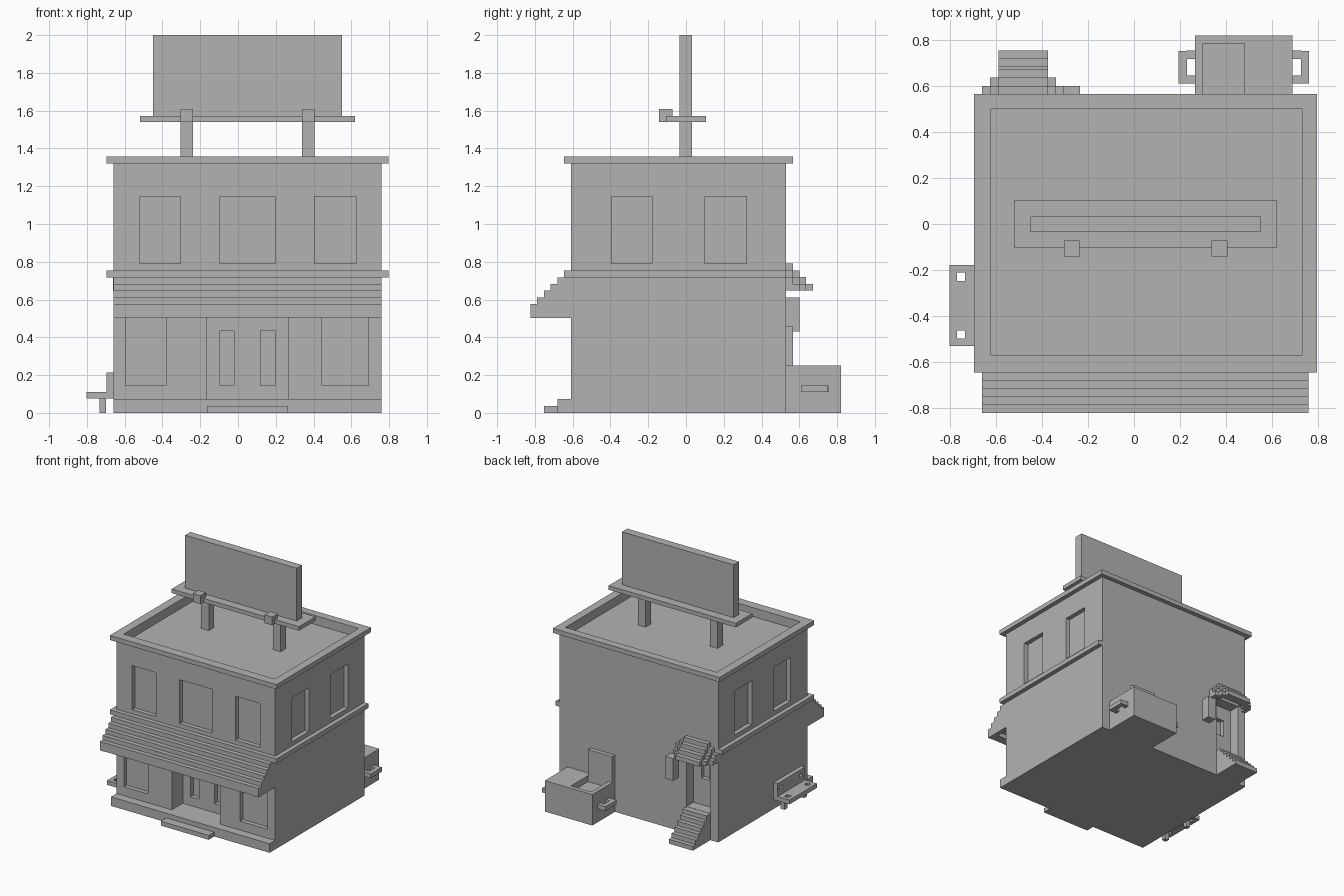
import bpy, bmesh

old = bpy.data.objects.get("Cube")
if old:
    bpy.data.objects.remove(old, do_unlink=True)

grey = bpy.data.materials.new("plain_grey")
grey.use_nodes = True
tone = (0.45, 0.45, 0.45, 1)
grey.diffuse_color = tone
grey.node_tree.nodes["Principled BSDF"].inputs["Base Color"].default_value = tone

U = 0.0355  # grid unit shared by steps, frames and thin boards


def boxes(name, *extents):
    """One object from boxes given as (x0, x1, y0, y1, z0, z1)."""
    bm = bmesh.new()
    for x0, x1, y0, y1, z0, z1 in extents:
        for v in bmesh.ops.create_cube(bm, size=1)["verts"]:
            v.co.x = x1 if v.co.x > 0 else x0
            v.co.y = y1 if v.co.y > 0 else y0
            v.co.z = z1 if v.co.z > 0 else z0
    mesh = bpy.data.meshes.new(name)
    bm.to_mesh(mesh)
    bm.free()
    mesh.materials.append(grey)
    ob = bpy.data.objects.new(name, mesh)
    bpy.context.scene.collection.objects.link(ob)
    return ob


def cut(ob, *extents):
    """Subtract boxes from an object, one after another."""
    for extent in extents:
        cutter = boxes("cutter", extent)
        cutter.hide_render = True
        mod = ob.modifiers.new("cut", "BOOLEAN")
        mod.operation = "DIFFERENCE"
        mod.solver = "EXACT"
        mod.object = cutter
        bpy.context.view_layer.update()
        graph = bpy.context.evaluated_depsgraph_get()
        mesh = bpy.data.meshes.new_from_object(ob.evaluated_get(graph))
        ob.modifiers.clear()
        ob.data = mesh
        bpy.data.objects.remove(cutter, do_unlink=True)


# Main body
L, R, F, B = -0.66, 0.76, -0.61, 0.53
body = boxes("building_body", (L, R, F, B, 0, 1.32))
roof_hole = (-0.625, 0.73, -0.57, 0.5, 1.285, 1.5)
cut(body, roof_hole)

# Front windows, side windows on both walls
for x0, x1 in ((-0.52, -0.305), (-0.095, 0.195), (0.405, 0.625)):
    cut(body, (x0, x1, F - 0.1, F + U, 0.79, 1.145))
for x0, x1 in ((-0.595, -0.38), (0.445, 0.69)):
    cut(body, (x0, x1, F - 0.1, F + U, 0.145, 0.505))
for y0, y1 in ((-0.395, -0.18), (0.1, 0.32)):
    cut(body, (R - U, R + 0.1, y0, y1, 0.79, 1.145),
        (L - 0.1, L + U, y0, y1, 0.79, 1.145))

# Front entrance recess with two narrow door panes
cut(body, (-0.165, 0.265, F - 0.1, F + 0.14, 0.073, 0.575))
for x0 in (-0.095, 0.12):
    cut(body, (x0, x0 + 0.075, F, F + 0.14 + U, 0.145, 0.435))

# Back entrance recess with a small door pane
D0, D1 = -0.59, -0.375
cut(body, (D0, D1, B - 0.09, B + 0.1, 0.215, 0.68),
    (-0.52, -0.445, B - 0.09 - U, B, 0.43, 0.57))

# Cornice ring, middle band, plinth and front step
cornice = boxes("roof_cornice", (L - U, R + U, F - U, B + U, 1.32, 1.357))
cut(cornice, roof_hole)
boxes("middle_band", (L - U, R + U, F - U, F, 0.718, 0.755),
      (L - U, L, F, B, 0.718, 0.755), (R, R + U, F, B, 0.718, 0.755))
boxes("front_plinth", (L, R, F - 2 * U, F, 0, 0.073))
boxes("front_step", (-0.165, 0.265, F - 4 * U, F - 2 * U, 0, U))

# Front awning: stepped boards between two end plates
boards, ends = [], []
for i in range(5):
    front, top = F - (i + 2) * U, 0.718 - i * U
    boards.append((L + U, R - U, front, front + 2 * U, top - 2 * U, top))
    for x in (L, R - U):
        ends.append((x, x + U, front, front + U * (2 if i == 0 else 1), 0.503, top))
boxes("awning_boards", *boards)
boxes("awning_ends", *ends)

# Rooftop sign
boxes("sign_posts", *[(x, x + 0.068, -0.035, 0.033, 1.285, 1.54) for x in (-0.305, 0.338)])
boxes("sign_platform", (-0.52, 0.62, -0.105, 0.105, 1.54, 1.573))
boxes("sign_board", (-0.45, 0.55, -0.035, 0.033, 1.573, 2))
boxes("sign_lamps", *[(x, x + 0.068, -0.142, -0.072, 1.54, 1.608) for x in (-0.305, 0.338)])

# Back stairs
boxes("back_stairs", *[(D0, D1, B, 0.755 - i * U, i * U, (i + 1) * U) for i in range(6)])

# Back door canopy: layers step outward, with lower wings at the sides
layers = []
for wing in range(3):
    for i in range(4 - wing):
        reach, top = B + (i + 1) * U, 0.79 - (i + wing) * U
        back = max(B, reach - 2 * U)
        if wing == 0:
            layers.append((D0, D1, back, reach, top - U, top))
        else:
            a, b = wing * U, (wing - 1) * U
            layers.append((D0 - a, D0 - b, back, reach, top - U, top))
            layers.append((D1 + b, D1 + a, back, reach, top - U, top))
boxes("back_canopy", *layers)
boxes("wall_box", (-0.305, -0.235, B, B + 2 * U, 0.43, 0.61))

# Waste bin with one half open, a raised lid and side handles
waste_bin = boxes("waste_bin", (0.265, 0.69, B, 0.82, 0, 0.25))
cut(waste_bin, (0.3, 0.48, B + U, 0.785, 0.2, 0.4))
boxes("bin_lid", (0.265, 0.48, B, B + U, 0.25, 0.46))
for name, wall, side in (("bin_handle_right", 0.265, -1), ("bin_handle_left", 0.69, 1)):
    mid, tip = wall + side * U, wall + side * 2 * U
    bars = [(wall, mid, y, y + U, 0.11, 0.145) for y in (0.61, 0.718)]
    bars.append((mid, tip, 0.61, 0.753, 0.11, 0.145))
    boxes(name, *[(min(b[0], b[1]), max(b[0], b[1])) + b[2:] for b in bars])

# Bench against the side wall
seat = boxes("bench_seat", (-0.802, L, -0.53, -0.178, 0.075, 0.11))
back = boxes("bench_back", (L - U, L, -0.53, -0.178, 0.11, 0.215))
for y in (-0.498, -0.247):
    cut(seat, (-0.77, -0.734, y, y + U, 0, 0.2))
    cut(back, (-0.75, L - 0.01, y, y + U, 0.145, 0.18))
boxes("bench_legs", *[(-0.734, -0.698, y, y + U, 0, 0.075) for y in (-0.498, -0.247)])
